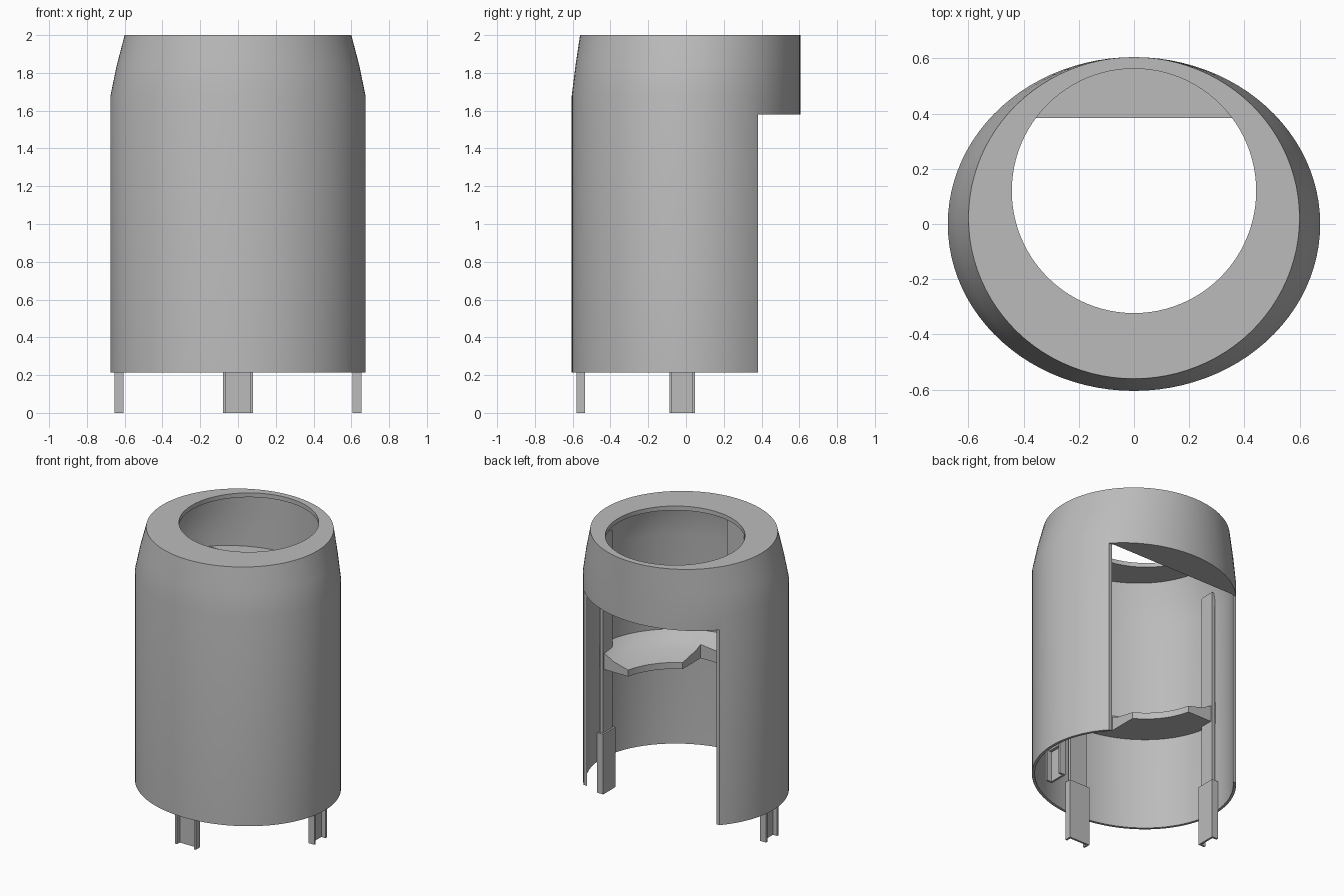
import bpy, bmesh
from math import sin, cos, pi, sqrt

cube = bpy.data.objects.get("Cube")
if cube:
    bpy.data.objects.remove(cube)

grey = bpy.data.materials.new("plain grey")
grey.use_nodes = True
COLOUR = (0.5, 0.5, 0.5, 1)
grey.diffuse_color = COLOUR
grey.node_tree.nodes["Principled BSDF"].inputs["Base Color"].default_value = COLOUR


def make(name, bm):
    bmesh.ops.recalc_face_normals(bm, faces=bm.faces)
    mesh = bpy.data.meshes.new(name)
    bm.to_mesh(mesh)
    bm.free()
    ob = bpy.data.objects.new(name, mesh)
    bpy.context.collection.objects.link(ob)
    mesh.materials.append(grey)
    return ob


def loft(name, rings, n=96):
    """Closed tube through elliptical rings (centre y, radius x, radius y, z)."""
    bm = bmesh.new()
    loops = [[bm.verts.new((rx * cos(2 * pi * i / n), cy + ry * sin(2 * pi * i / n), z))
              for i in range(n)] for cy, rx, ry, z in rings]
    for a, b in zip(loops, loops[1:] + loops[:1]):
        for i in range(n):
            j = (i + 1) % n
            bm.faces.new((a[i], a[j], b[j], b[i]))
    return make(name, bm)


def box(name, x, y, z):
    bm = bmesh.new()
    bmesh.ops.create_cube(bm, size=1)
    for v in bm.verts:
        v.co = [lo + (c + 0.5) * (hi - lo) for c, (lo, hi) in zip(v.co, (x, y, z))]
    return make(name, bm)


def cut(ob, *cutters):
    for c in cutters:
        c.hide_render = True
        mod = ob.modifiers.new("cut", 'BOOLEAN')
        mod.operation, mod.solver, mod.object = 'DIFFERENCE', 'EXACT', c
        bpy.context.view_layer.objects.active = ob
        bpy.ops.object.modifier_apply(modifier=mod.name)
        bpy.data.objects.remove(c)


def smooth(ob):
    bpy.ops.object.select_all(action='DESELECT')
    ob.select_set(True)
    bpy.context.view_layer.objects.active = ob
    bpy.ops.object.shade_smooth_by_angle(angle=0.4)


# Hollow oval housing with a tapered hood and an off-centre round opening
WALL = 0.018
outside = [(0, 0.675, 0.605, 0.215), (0, 0.675, 0.605, 1.68),
           (0.01, 0.642, 0.595, 1.84), (0.022, 0.6, 0.583, 2.0)]
inside = [(cy, rx - WALL, ry - WALL, min(z, 1.97)) for cy, rx, ry, z in reversed(outside)]
hole = [(0.12, 0.443, 0.443, 2.0), (0.12, 0.443, 0.443, 1.97)]
housing = loft("housing", outside + hole + inside)
cut(housing, box("back_cutter", (-1, 1), (0.38, 1), (0, 1.58)))
smooth(housing)

# Flat floor closing the underside of the overhanging hood
bm = bmesh.new()
RX, RY, CHORD = 0.665, 0.595, 0.385
half = RX * sqrt(1 - (CHORD / RY) ** 2)
xs = [half * cos(pi * i / 32) for i in range(33)]
floor = bm.faces.new([bm.verts.new((x, RY * sqrt(1 - (x / RX) ** 2), 1.58)) for x in xs])
top = bmesh.ops.extrude_face_region(bm, geom=[floor])["geom"]
bmesh.ops.translate(bm, vec=(0, 0, 0.02), verts=[v for v in top if isinstance(v, bmesh.types.BMVert)])
make("hood_floor", bm)

# Dished shelf around the front half, notched in the middle
shelf = loft("shelf", [(0.12, 0.445, 0.445, 0.86), (0.12, 0.445, 0.445, 0.905),
                       (0.06, 0.55, 0.52, 0.935), (0.02, 0.62, 0.57, 0.975),
                       (0, 0.66, 0.59, 1.02), (0, 0.66, 0.59, 0.86)])
cut(shelf, box("shelf_back_cutter", (-1, 1), (0.02, 1), (0.5, 1.5)),
    box("notch_cutter", (-0.215, 0.215), (-0.47, 0.5), (0.5, 1.5)))
smooth(shelf)


# Channel feet opening outward, each with a flat rail running up the wall
def leg(name, place, half_width, rail_top):
    def part(suffix, side, depth, z):
        box(name + suffix, *place(side, depth), z)
    foot = (0, 0.42)
    part("_web", (-half_width, half_width), (0, 0.014), foot)
    for s, label in ((-1, "a"), (1, "b")):
        edge = sorted((s * half_width, s * (half_width - 0.014)))
        part("_flange_" + label, edge, (0, 0.046), foot)
    part("_rail", (0.015 - half_width, half_width - 0.015), (0.012, 0.034), (0.215, rail_top))


leg("front_leg", lambda s, d: (s, (-0.535 - d[1], -0.535 - d[0])), 0.08, 1.84)
for sign, side_name in ((1, "left_leg"), (-1, "right_leg")):
    leg(side_name, lambda s, d: (sorted((sign * (0.607 + d[0]), sign * (0.607 + d[1]))),
                                 (s[0] - 0.02, s[1] - 0.02)), 0.068, 1.8)
